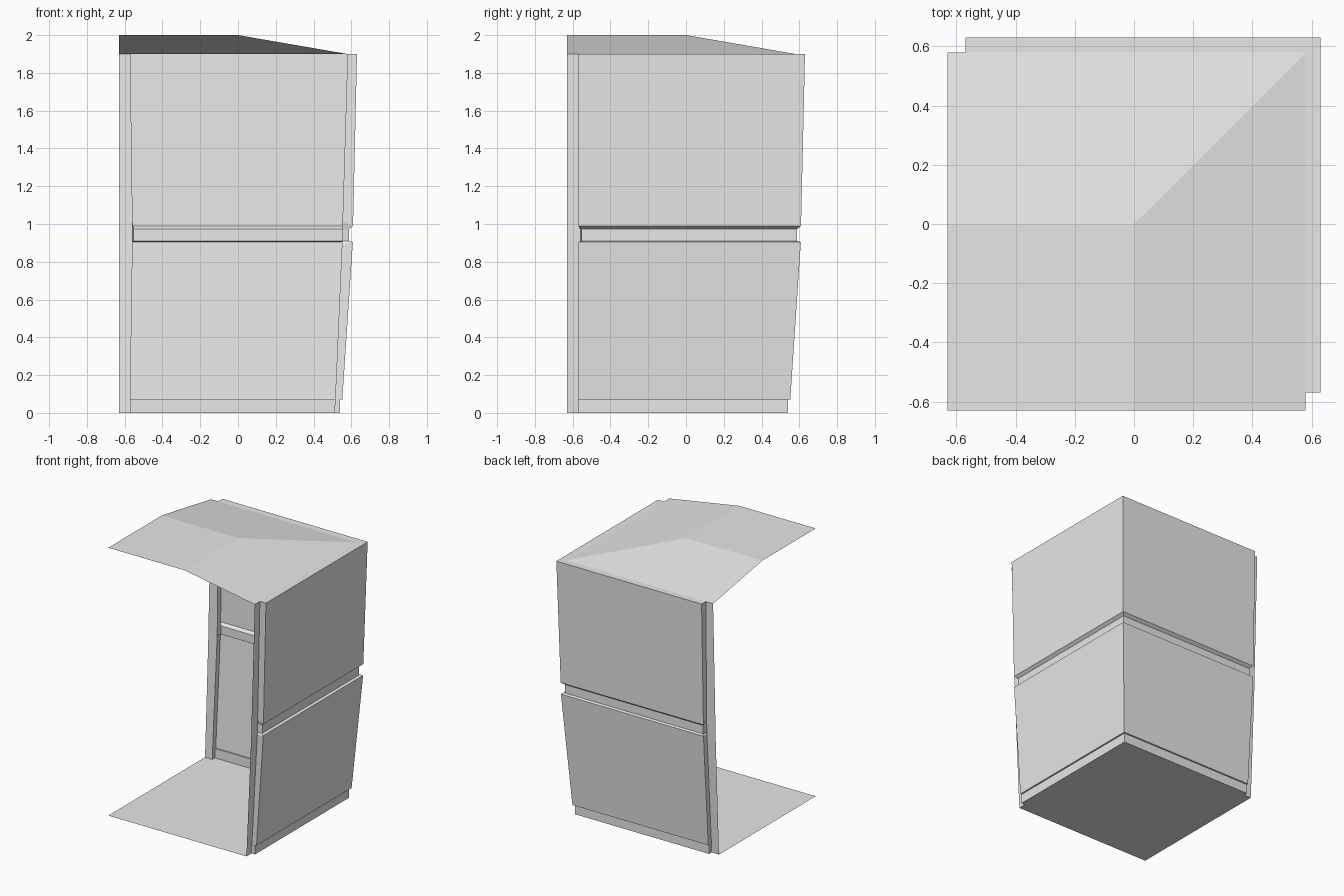
import bpy

cube = bpy.data.objects.get("Cube")
if cube:
    bpy.data.objects.remove(cube, do_unlink=True)

grey = bpy.data.materials.new("plain grey")
grey.use_nodes = True
grey.diffuse_color = (0.8, 0.8, 0.8, 1)
grey.node_tree.nodes["Principled BSDF"].inputs["Base Color"].default_value = (0.8, 0.8, 0.8, 1)

EDGE = -0.63      # open ends of the shell
PANEL = -0.57     # where the raised panels start
EAVE = 0.58       # foot of the roof slope
RIM = 0.63        # outer edge of the roof rim
TOP, EAVE_Z = 2.0, 1.9


def add_mesh(name, verts, faces):
    mesh = bpy.data.meshes.new(name)
    mesh.from_pydata(verts, [], faces)
    mesh.materials.append(grey)
    obj = bpy.data.objects.new(name, mesh)
    bpy.context.collection.objects.link(obj)
    return obj


def swap(points):
    """Mirror points across the x = y diagonal."""
    return [(y, x, z) for x, y, z in points]


# Wall section, bottom to top:
# post height, post offset, post inner edge, panel height, panel offset, panel edge
section = [
    (0.00, 0.510, -0.570, 0.000, 0.540, PANEL),
    (0.07, 0.514, -0.570, 0.070, 0.540, PANEL),
    (0.07, 0.514, -0.570, 0.070, 0.552, PANEL),
    (0.89, 0.550, -0.558, 0.905, 0.608, PANEL),
    (0.91, 0.551, -0.558, 0.910, 0.587, -0.552),
    (0.97, 0.552, -0.558, 0.973, 0.587, -0.552),
    (1.01, 0.553, -0.558, 0.990, 0.609, PANEL),
    (EAVE_Z, EAVE, PANEL, EAVE_Z, RIM, PANEL),
]


def wall(name, mirrored):
    verts = []
    for pz, post, inner, z, d, start in section:
        verts += [(post, EDGE, pz), (post, inner, pz), (d, start, z), (d, d, z)]
    faces = []
    for r in range(len(section) - 1):
        for c in range(3):
            i = r * 4 + c
            faces.append((i, i + 1, i + 5, i + 4))
    if mirrored:
        verts = swap(verts)
        faces = [f[::-1] for f in faces]
    return add_mesh(name, verts, faces)


# Two matching walls meeting at the back corner
wall("side_wall", False)
wall("back_wall", True)

# Floor, notched at the posts and facing down
post, kick = section[0][1], section[0][4]
half = [(EDGE, EDGE, 0), (post, EDGE, 0), (post, PANEL, 0), (kick, PANEL, 0), (kick, kick, 0)]
outline = half + swap(half)[-2:0:-1]
add_mesh("floor", outline, [tuple(reversed(range(len(outline))))])

# Roof: level square, two mitred slopes and a narrow flat rim
level = [(EDGE, EDGE, TOP), (0, EDGE, TOP), (0, 0, TOP), (EDGE, 0, TOP)]
slope = [(0, EDGE, TOP), (EAVE, EDGE, EAVE_Z), (EAVE, EAVE, EAVE_Z), (0, 0, TOP)]
rim = [(EAVE, PANEL, EAVE_Z), (RIM, PANEL, EAVE_Z), (RIM, RIM, EAVE_Z), (EAVE, EAVE, EAVE_Z)]
quads = [level, slope, rim, swap(slope)[::-1], swap(rim)[::-1]]
add_mesh("roof", sum(quads, []), [tuple(range(i * 4, i * 4 + 4)) for i in range(len(quads))])
